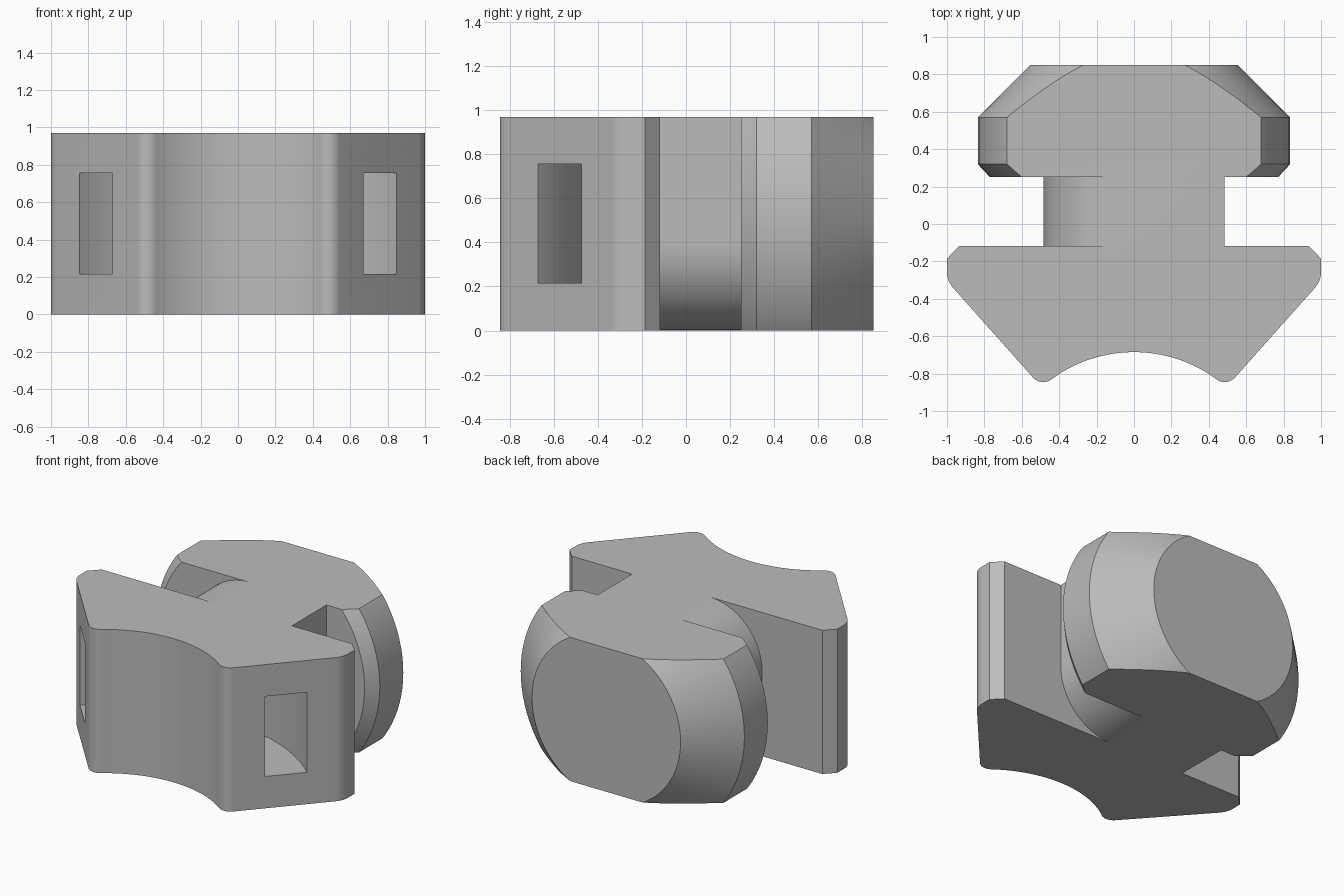
import bpy, bmesh, math
from mathutils import Matrix, Vector

old = bpy.data.objects.get("Cube")
if old:
    bpy.data.objects.remove(old, do_unlink=True)

HEIGHT = 0.97
MID = HEIGHT / 2

grey = bpy.data.materials.new("plain grey")
grey.use_nodes = True
color = (0.5, 0.5, 0.5, 1)
grey.diffuse_color = color
grey.node_tree.nodes["Principled BSDF"].inputs["Base Color"].default_value = color


def add_object(name, bm):
    bmesh.ops.recalc_face_normals(bm, faces=bm.faces)
    mesh = bpy.data.meshes.new(name)
    bm.to_mesh(mesh)
    bm.free()
    mesh.materials.append(grey)
    obj = bpy.data.objects.new(name, mesh)
    bpy.context.collection.objects.link(obj)
    return obj


def arc(cx, cy, r, start, end, steps):
    """Points on a circle, angles in degrees."""
    angles = [math.radians(start + (end - start) * i / steps) for i in range(steps + 1)]
    return [(cx + r * math.cos(a), cy + r * math.sin(a)) for a in angles]


def prism(name, outline, low, high, matrix=Matrix()):
    """Extrude a flat outline from low to high, then place it."""
    bm = bmesh.new()
    face = bm.faces.new([bm.verts.new((x, y, low)) for x, y in outline])
    out = bmesh.ops.extrude_face_region(bm, geom=[face])
    top = [g for g in out["geom"] if isinstance(g, bmesh.types.BMVert)]
    bmesh.ops.translate(bm, verts=top, vec=(0, 0, high - low))
    bmesh.ops.transform(bm, matrix=matrix, verts=bm.verts)
    return add_object(name, bm)


def combine(target, other, operation):
    mod = target.modifiers.new(operation.title(), 'BOOLEAN')
    mod.object = other
    mod.operation = operation
    mod.solver = 'EXACT'
    bpy.context.view_layer.objects.active = target
    bpy.ops.object.modifier_apply(modifier=mod.name)
    bpy.data.objects.remove(other, do_unlink=True)


# Front block: wedge with rounded tips and a hollow front
half = [(0.935, -0.118), (1.0, -0.185)]
half += arc(0.87, -0.255, 0.13, 0, -42, 8)
half += arc(0.485, -0.77, 0.075, -42, -126, 12)
mirrored = [(-x, y) for x, y in reversed(half)]
hollow = arc(0, -1.427, 0.742, 53.4, 126.6, 40)[1:-1]
body = prism("clip_body", half + hollow + mirrored, 0, HEIGHT)

# Curved passage through both slanted sides
passage = prism("passage_cutter",
                arc(0, -1.4, 0.99, 38, 142, 56) + arc(0, -1.4, 1.255, 142, 38, 56),
                0.215, 0.755)
passage.hide_render = True
combine(body, passage, 'DIFFERENCE')

# Neck: two opposite corners rounded so it can turn
W, R = 0.485, 0.395
outline = [(W, HEIGHT)] + arc(R - W, HEIGHT - R, R, 90, 180, 24)
outline += [(-W, 0)] + arc(W - R, R, R, -90, 0, 24)
along_y = Matrix.Rotation(math.pi / 2, 4, 'X')
neck = prism("neck", outline, -0.35, 0.2, along_y)

# Head: turned shape around the y axis, cut flat above and below
bm = bmesh.new()
rim = [(0, 0.25), (0.77, 0.25), (0.835, 0.32), (0.835, 0.57), (0.555, 0.85), (0, 0.85)]
verts = [bm.verts.new((r, y, MID)) for r, y in rim]
edges = [bm.edges.new(pair) for pair in zip(verts, verts[1:])]
bmesh.ops.spin(bm, geom=verts + edges, cent=(0, 0, MID), axis=(0, 1, 0),
               angle=math.tau, steps=96)
bmesh.ops.remove_doubles(bm, verts=bm.verts, dist=0.0001)
for z, side in ((0, -1), (HEIGHT, 1)):
    bmesh.ops.bisect_plane(bm, geom=bm.verts[:] + bm.edges[:] + bm.faces[:],
                           plane_co=(0, 0, z), plane_no=(0, 0, side), clear_outer=True)
    bmesh.ops.holes_fill(bm, edges=[e for e in bm.edges if e.is_boundary])
bmesh.ops.dissolve_limit(bm, angle_limit=0.005, verts=bm.verts, edges=bm.edges)
head = add_object("head", bm)

# Join into one solid
combine(body, neck, 'UNION')
combine(body, head, 'UNION')

bpy.ops.object.select_all(action='DESELECT')
body.select_set(True)
bpy.context.view_layer.objects.active = body
bpy.ops.object.shade_smooth_by_angle(angle=math.radians(25))
